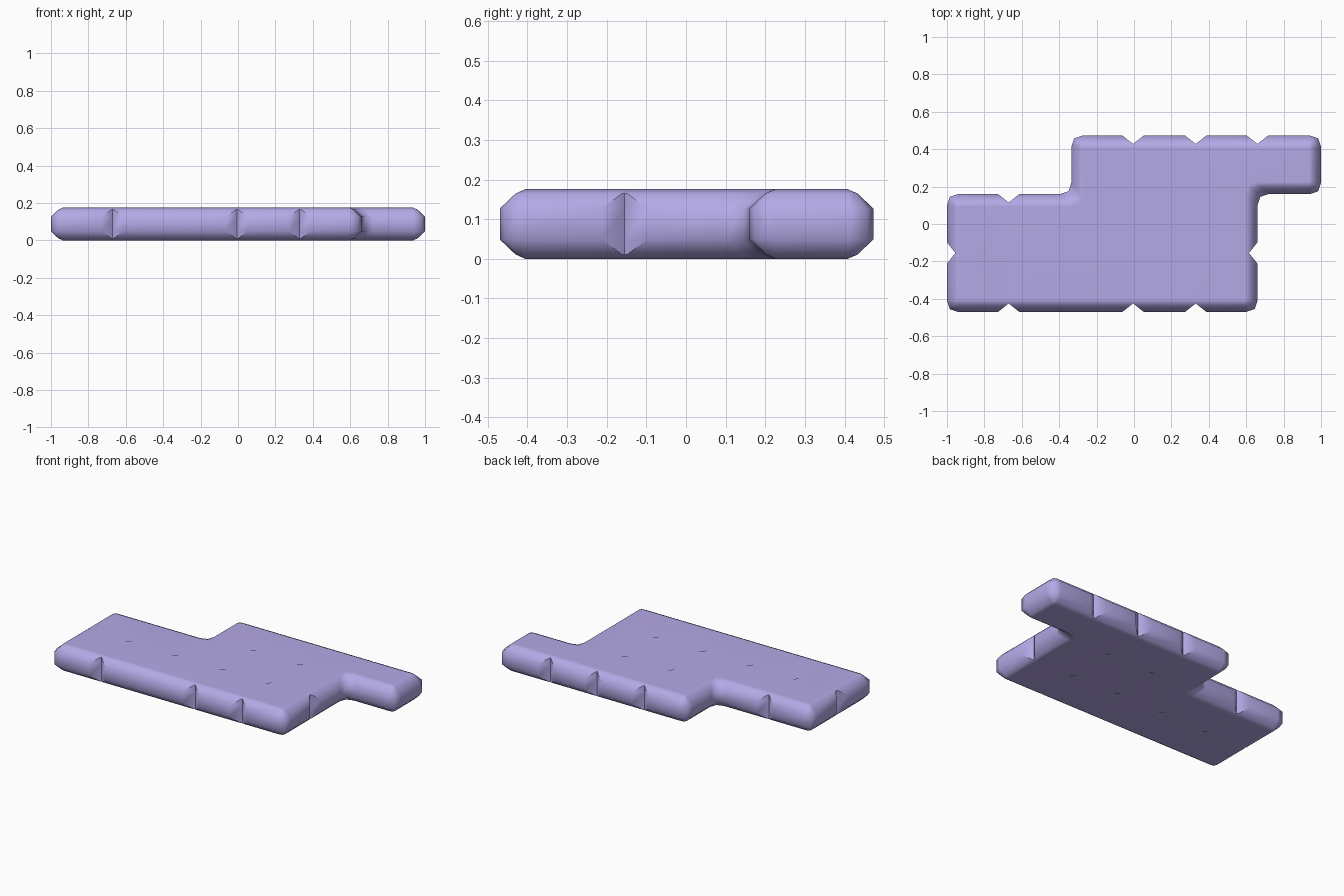
import bpy, bmesh, math
from mathutils import Vector, Matrix

if "Cube" in bpy.data.objects:
    bpy.data.objects.remove(bpy.data.objects["Cube"])

H = 0.176
LEG, MAXIN, NOTCH = 0.06, 0.065, 0.045

# Plan outline, counter-clockwise: corners 'c', seam notches 'n'
plan = [(-1, -.47, 'c'), (-.67, -.47, 'n'), (-.005, -.47, 'n'), (.33, -.47, 'n'),
        (.66, -.47, 'c'), (.66, -.155, 'n'), (.66, .16, 'c'), (1, .16, 'c'),
        (1, .473, 'c'), (.66, .473, 'n'), (.33, .473, 'n'), (-.005, .473, 'n'),
        (-.335, .473, 'c'), (-.335, .16, 'c'), (-.67, .16, 'n'), (-1, .16, 'c'),
        (-1, -.155, 'n')]


def ring(inset):
    """Plan outline pulled inward, three points for each corner or notch."""
    out = []
    for i, (x, y, kind) in enumerate(plan):
        p = Vector((x, y))
        a = (p - Vector(plan[i - 1][:2])).normalized()
        b = (Vector(plan[(i + 1) % len(plan)][:2]) - p).normalized()
        na, nb = Vector((-a.y, a.x)), Vector((-b.y, b.x))
        if kind == 'n':
            leg = max(.004, .057 * (1 - inset / NOTCH))
            q = p + na * inset
            mid = p + na * max(NOTCH, inset)
        else:
            q = p + (na + nb) * inset
            convex = a.x * b.y - a.y * b.x > 0
            leg = max(.004, LEG * (1 - inset / MAXIN)) if convex else LEG
            mid = q + (b - a) * leg * .25
        out += [q - a * leg, mid, q + b * leg]
    return out


# Slab: stacked rings forming the rounded rim
bm = bmesh.new()
levels = [(MAXIN, 0), (.04, .011), (0, .049), (0, H - .049), (.04, H - .011), (MAXIN, H)]
rings = [[bm.verts.new((p.x, p.y, z)) for p in ring(d)] for d, z in levels]
n = len(rings[0])
for lo, hi in zip(rings, rings[1:]):
    for i in range(n):
        j = (i + 1) % n
        bm.faces.new((lo[i], lo[j], hi[j], hi[i]))
bm.faces.new(rings[-1])
bm.faces.new(rings[0][::-1])
bmesh.ops.recalc_face_normals(bm, faces=bm.faces)


def make_object(name, bm):
    me = bpy.data.meshes.new(name)
    bm.to_mesh(me)
    bm.free()
    ob = bpy.data.objects.new(name, me)
    bpy.context.collection.objects.link(ob)
    return ob


slab = make_object("block_slab", bm)

# Shallow diamond pits where four blocks meet
bm = bmesh.new()
for x, y in [(-.67, -.155), (-.34, -.155), (-.005, -.155), (.325, -.155),
             (-.005, .16), (.325, .16)]:
    for z, turn in ((H + .006, 0), (-.006, math.pi)):
        bmesh.ops.create_cone(bm, cap_ends=True, segments=4, radius1=0, radius2=.1,
                              depth=.037,
                              matrix=Matrix.Translation((x, y, z)) @ Matrix.Rotation(turn, 4, 'X'))
bmesh.ops.remove_doubles(bm, verts=bm.verts, dist=1e-5)
bmesh.ops.recalc_face_normals(bm, faces=bm.faces)
cutter = make_object("pit_cutter", bm)
cutter.hide_render = True

bpy.context.view_layer.objects.active = slab
slab.select_set(True)
cut = slab.modifiers.new("pits", 'BOOLEAN')
cut.operation, cut.solver, cut.object = 'DIFFERENCE', 'EXACT', cutter
bpy.ops.object.modifier_apply(modifier="pits")
bpy.data.objects.remove(cutter)

# Soft finish, crisp seams
bpy.ops.object.shade_smooth_by_angle(angle=math.radians(55))
slab.modifiers.new("normals", 'WEIGHTED_NORMAL').keep_sharp = True
mat = bpy.data.materials.new("lilac")
mat.diffuse_color = (.46, .40, .80, 1)
mat.use_nodes = True
mat.node_tree.nodes["Principled BSDF"].inputs["Base Color"].default_value = mat.diffuse_color
slab.data.materials.append(mat)
